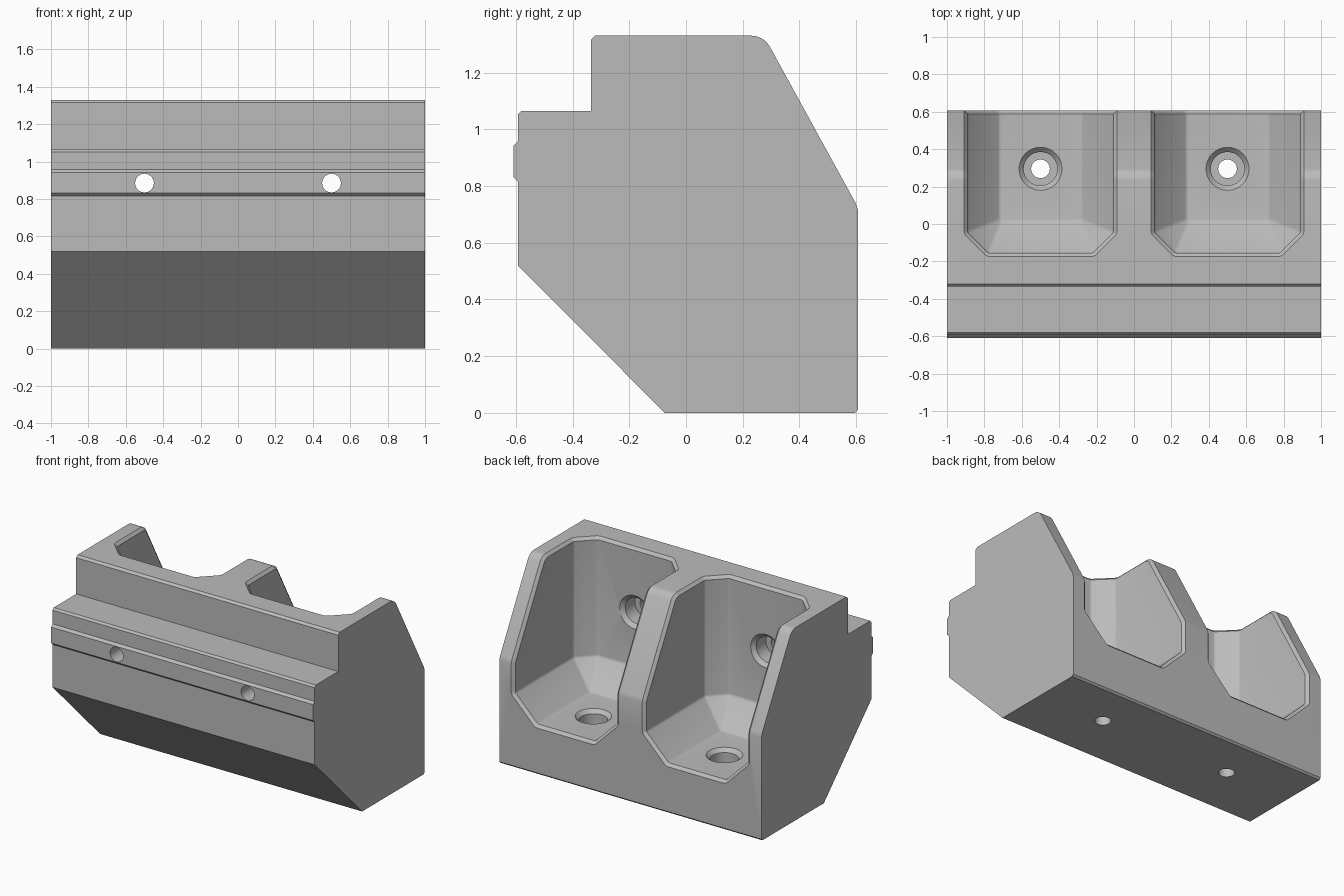
import bpy, bmesh, math
from mathutils import Matrix, Vector

old = bpy.data.objects.get("Cube")
if old:
    bpy.data.objects.remove(old, do_unlink=True)

grey = bpy.data.materials.new("plain grey")
grey.use_nodes = True
colour = (0.5, 0.5, 0.5, 1)
grey.diffuse_color = colour
grey.node_tree.nodes["Principled BSDF"].inputs["Base Color"].default_value = colour


def make(name, bm):
    bmesh.ops.recalc_face_normals(bm, faces=bm.faces)
    mesh = bpy.data.meshes.new(name)
    bm.to_mesh(mesh)
    bm.free()
    mesh.materials.append(grey)
    ob = bpy.data.objects.new(name, mesh)
    bpy.context.collection.objects.link(ob)
    return ob


def cut(target, cutter):
    bpy.context.view_layer.objects.active = target
    mod = target.modifiers.new("cut", 'BOOLEAN')
    mod.operation = 'DIFFERENCE'
    mod.solver = 'EXACT'
    mod.object = cutter
    bpy.ops.object.modifier_apply(modifier=mod.name)
    bpy.data.objects.remove(cutter, do_unlink=True)


def bevel(bm, edges, offset, segments=1):
    bmesh.ops.bevel(bm, geom=edges, offset=offset, segments=segments,
                    profile=0.5, affect='EDGES', clamp_overlap=True)


# Block: side profile extruded across the width
arc = [(0.23 + 0.075 * math.sin(a), 1.255 + 0.075 * math.cos(a))
       for a in (math.radians(60 * i / 6) for i in range(7))]
profile = [(-0.075, 0), (0.595, 0), (0.607, 0.012), (0.607, 0.712), (0.599, 0.738)]
profile += arc[::-1]
profile += [(-0.32, 1.33), (-0.335, 1.315), (-0.335, 1.065), (-0.58, 1.065),
            (-0.593, 1.052), (-0.593, 0.957), (-0.609, 0.941), (-0.609, 0.831),
            (-0.593, 0.815), (-0.593, 0.52)]
bm = bmesh.new()
face = bm.faces.new([bm.verts.new((-1, y, z)) for y, z in profile])
side = bmesh.ops.extrude_face_region(bm, geom=[face])
bmesh.ops.translate(bm, vec=(2, 0, 0),
                    verts=[g for g in side["geom"] if isinstance(g, bmesh.types.BMVert)])
block = make("clamp_block", bm)


# Pockets: boxes with cut corners, open at the top and back
FRONT, FLOOR, HALF = -0.155, 0.34, 0.39


def pocket(x):
    bm = bmesh.new()
    bmesh.ops.create_cube(bm, size=1)
    for v in bm.verts:
        v.co = (x + 2 * HALF * v.co.x, FRONT if v.co.y < 0 else 1,
                FLOOR if v.co.z < 0 else 2)
    bevel(bm, [e for e in bm.edges if all(v.co.y < 0 for v in e.verts)
               and abs(e.verts[0].co.z - e.verts[1].co.z) > 1], 0.11)
    bevel(bm, [e for e in bm.edges if all(v.co.z < 0.5 for v in e.verts)
               and not all(v.co.y > 0.9 for v in e.verts)], 0.17)
    # soft inner corners
    bevel(bm, [e for e in bm.edges if not all(v.co.y > 0.9 for v in e.verts)
               and not all(v.co.z > 1.9 for v in e.verts)], 0.03, 3)
    return make("pocket_cutter", bm)


for x in (-0.5, 0.5):
    cut(block, pocket(x))


# Chamfer around each pocket mouth
def outer(face):
    xs = [v.co.x for v in face.verts]
    return max(map(abs, xs)) > 0.95 or min(xs) < 0 < max(xs)


bm = bmesh.new()
bm.from_mesh(block.data)
mouth = [e for e in bm.edges if len(e.link_faces) == 2
         and outer(e.link_faces[0]) != outer(e.link_faces[1])]
bevel(bm, mouth, 0.034)
bm.to_mesh(block.data)
bm.free()


# Counterbored screw holes: spun stepped profile along a direction
def screw_hole(seat, direction):
    steps = [(0, 0.05), (0.115 + 0.05, 0.05), (0.115, 0), (0.09, -0.025),
             (0.09, -0.13), (0.05, -0.13), (0.05, -0.7), (0, -0.7)]
    bm = bmesh.new()
    turn = Vector((0, 0, 1)).rotation_difference(Vector(direction)).to_matrix().to_4x4()
    place = Matrix.Translation(seat) @ turn
    count = 32
    rings = []
    for r, h in steps:
        n = count if r else 1
        rings.append([bm.verts.new(place @ Vector((r * math.cos(i * math.tau / count),
                                                   r * math.sin(i * math.tau / count), h)))
                      for i in range(n)])
    for a, b in zip(rings, rings[1:]):
        for i in range(count):
            j = (i + 1) % count
            loop = [a[i % len(a)], a[j % len(a)], b[j % len(b)], b[i % len(b)]]
            bm.faces.new(list(dict.fromkeys(loop)))
    return make("hole_cutter", bm)


for x in (-0.5, 0.5):
    cut(block, screw_hole((x, 0.295, FLOOR), (0, 0, 1)))
    cut(block, screw_hole((x, FRONT, 0.885), (0, 1, 0)))

bpy.ops.object.select_all(action='DESELECT')
block.select_set(True)
bpy.context.view_layer.objects.active = block
bpy.ops.object.shade_smooth_by_angle(angle=math.radians(25))
